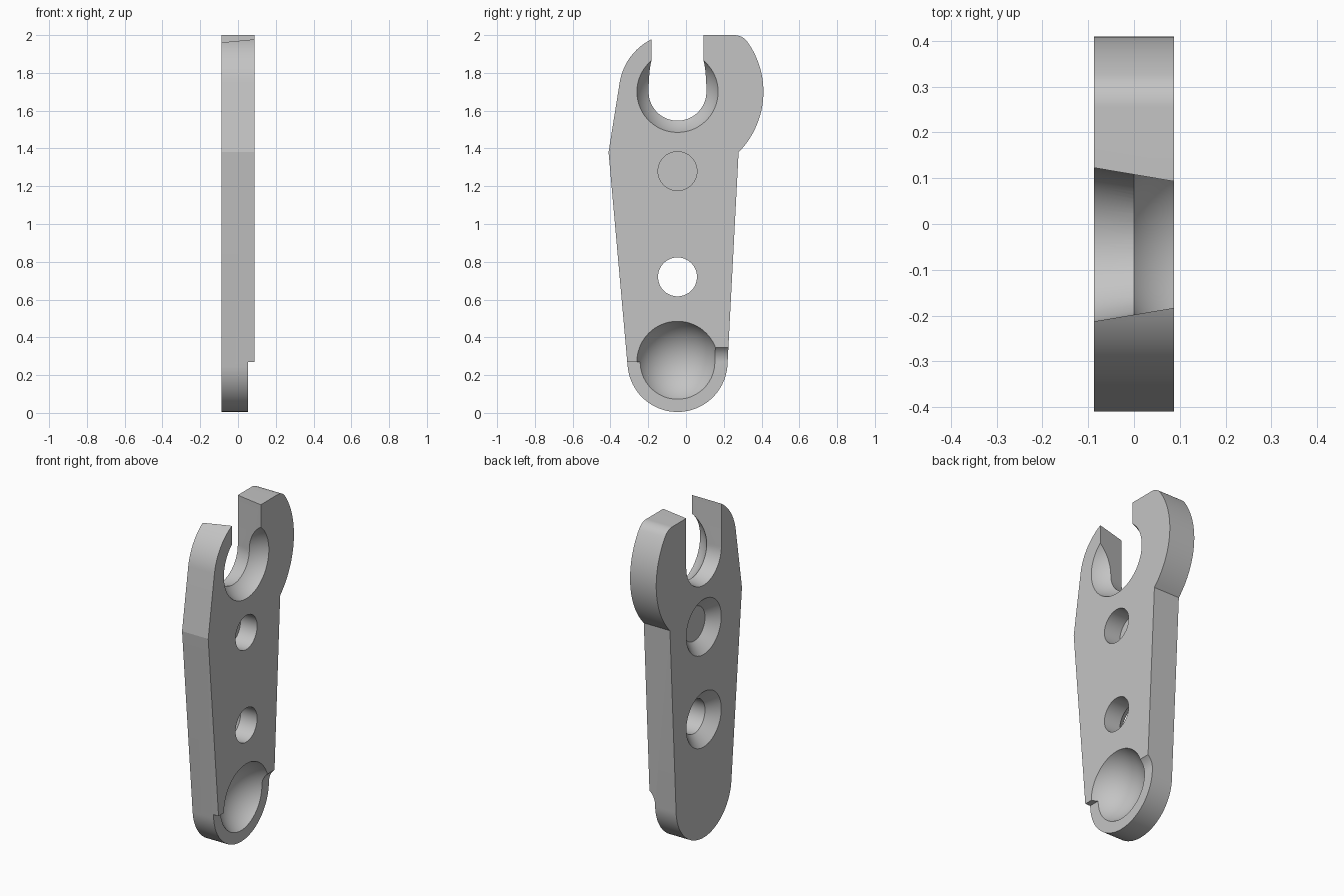
import bpy, bmesh
from math import sin, cos, radians, pi
from mathutils import Matrix, Vector

if "Cube" in bpy.data.objects:
    bpy.data.objects.remove(bpy.data.objects["Cube"])

HALF = 0.0875          # half thickness of the plate
MID = -0.045           # y of the shared hole axis
TOP_Z, LOW_Z = 1.70, 0.27
LEDGE = 0.053          # x of the lowered rim

grey = bpy.data.materials.new("plain grey")
grey.use_nodes = True
grey.diffuse_color = (0.55, 0.55, 0.55, 1)
grey.node_tree.nodes["Principled BSDF"].inputs["Base Color"].default_value = (0.55, 0.55, 0.55, 1)


def arc(y, z, r, start, end, n):
    angles = [radians(start + (end - start) * i / n) for i in range(n + 1)]
    return [(y + r * cos(a), z + r * sin(a)) for a in angles]


def finish(name, bm):
    bmesh.ops.recalc_face_normals(bm, faces=bm.faces)
    mesh = bpy.data.meshes.new(name)
    bm.to_mesh(mesh)
    bm.free()
    mesh.materials.append(grey)
    obj = bpy.data.objects.new(name, mesh)
    bpy.context.collection.objects.link(obj)
    return obj


def loft(name, ring_a, ring_b):
    """Closed solid between two matching rings of points."""
    bm = bmesh.new()
    a = [bm.verts.new(p) for p in ring_a]
    b = [bm.verts.new(p) for p in ring_b]
    bm.faces.new(a)
    bm.faces.new(b)
    for i in range(len(a)):
        j = (i + 1) % len(a)
        bm.faces.new((a[i], a[j], b[j], b[i]))
    return finish(name, bm)


def at_x(x, points):
    return [(x, y, z) for y, z in points]


def at_y(y, points):
    return [(x, y, z) for x, z in points]


def cone(name, z, x0, r0, x1, r1):
    return loft(name, at_x(x0, arc(MID, z, r0, 0, 355, 71)),
                at_x(x1, arc(MID, z, r1, 0, 355, 71)))


def ball(name, z):
    bm = bmesh.new()
    matrix = Matrix.Translation(Vector((0.1745, MID, z))) @ Matrix.Rotation(pi / 2, 4, 'Y')
    bmesh.ops.create_uvsphere(bm, u_segments=96, v_segments=64, radius=0.232, matrix=matrix)
    return finish(name, bm)


def slot_ring(x):
    half = 0.153 - 0.17 * x
    return at_x(x, [(MID + half, 2.2), (MID - half, 2.2)] + arc(MID, TOP_Z, half, 180, 360, 40))


# Plate outline: rounded foot, large ear, flat top, small ear, shoulder
outline = (arc(MID, LOW_Z, 0.265, 185.3, 357.3, 48)
           + arc(MID, TOP_Z, 0.455, -44.7, 35.4, 26)
           + arc(0.255, 1.913, 0.087, 42, 90, 10)
           + [(MID, 2.0)]
           + arc(MID, TOP_Z, 0.31, 90, 171, 26)
           + [(-0.41, 1.38)])
plate = loft("lever_plate", at_x(-HALF, outline), at_x(HALF, outline))

# Open tapered slot and the two spherical pockets
cutters = [loft("slot_cutter", slot_ring(-0.1), slot_ring(0.1)),
           ball("upper_pocket_cutter", TOP_Z),
           ball("lower_pocket_cutter", LOW_Z)]

# Countersunk screw holes
for z in (1.28, 0.72):
    cutters.append(cone("hole_cutter", z, -0.2, 0.103, 0.2, 0.103))
    cutters.append(cone("countersink_cutter", z, -0.0975, 0.177, -0.0235, 0.103))

# Lowered rim: square step on one side, curved run-out on the other
step = [(LEDGE, -0.1), (0.2, -0.1), (0.2, LOW_Z), (LEDGE, LOW_Z)]
cutters.append(loft("square_step_cutter", at_y(-0.5, step), at_y(MID, step)))
runout = ([(LEDGE, -0.1)] + arc(LEDGE + 0.1, LOW_Z, 0.1, 180, 130, 12)
          + [(0.2, 0.347), (0.2, -0.1)])
cutters.append(loft("curved_step_cutter", at_y(MID - 0.01, runout), at_y(0.5, runout)))

bpy.context.view_layer.objects.active = plate
for cutter in cutters:
    cutter.hide_render = True
    mod = plate.modifiers.new(cutter.name, 'BOOLEAN')
    mod.operation = 'DIFFERENCE'
    mod.solver = 'EXACT'
    mod.object = cutter
    bpy.ops.object.modifier_apply(modifier=mod.name)
    bpy.data.objects.remove(cutter)

bpy.ops.object.select_all(action='DESELECT')
plate.select_set(True)
bpy.ops.object.shade_smooth_by_angle(angle=radians(10))
